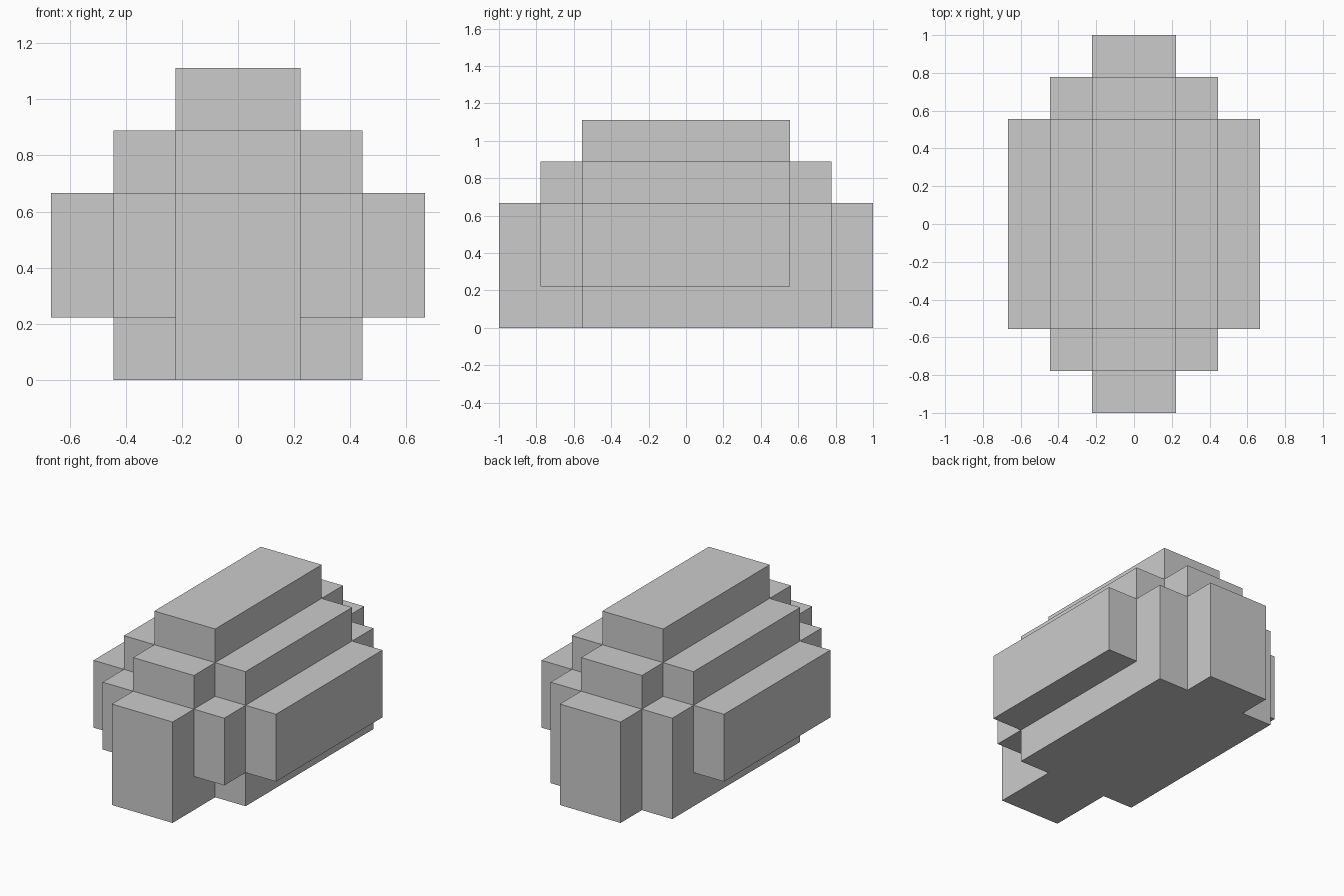
import bpy
import bmesh
from mathutils import Vector

if "Cube" in bpy.data.objects:
    bpy.data.objects.remove(bpy.data.objects["Cube"])

U = 2 / 9  # one block step

# Solid boxes in block steps: (half width, y from, y to, z from, z to)
BOXES = [
    (1, -2.5, 2.5, 0, 5),   # crown ridge
    (2, -2.5, 3.5, 0, 3),   # base body, reaching the floor at the back
    (2, -2.5, 2.5, 3, 4),   # upper side shelves
    (1, -3.5, 3.5, 0, 4),   # upper end shelves
    (2, -3.5, -2.5, 1, 3),  # raised front corners
    (3, -2.5, 2.5, 1, 3),   # raised side slabs
    (1, -4.5, 4.5, 0, 3),   # front and back ends
]
XS = [-3, -2, -1, 1, 2, 3]
YS = [-4.5, -3.5, -2.5, 2.5, 3.5, 4.5]
ZS = [0, 1, 3, 4, 5]
GRID = (XS, YS, ZS)


def filled(cell):
    """True if the grid cell lies inside any box."""
    if any(i < 0 or i >= len(g) - 1 for i, g in zip(cell, GRID)):
        return False
    x, y, z = ((g[i] + g[i + 1]) / 2 for i, g in zip(cell, GRID))
    return any(abs(x) < w and y0 < y < y1 and z0 < z < z1
               for w, y0, y1, z0, z1 in BOXES)


def add_face(bm, cell, axis, side):
    """Add one outward-facing side of a cell."""
    a, b = (axis + 1) % 3, (axis + 2) % 3
    corners = []
    for da, db in ((0, 0), (1, 0), (1, 1), (0, 1)):
        idx = list(cell)
        idx[axis] += side
        idx[a] += da
        idx[b] += db
        corners.append(bm.verts.new(Vector([g[i] * U for i, g in zip(idx, GRID)])))
    bm.faces.new(corners if side else corners[::-1])


# Outer skin of the merged boxes
bm = bmesh.new()
for i in range(len(XS) - 1):
    for j in range(len(YS) - 1):
        for k in range(len(ZS) - 1):
            cell = (i, j, k)
            if not filled(cell):
                continue
            for axis in range(3):
                for side in (0, 1):
                    nb = list(cell)
                    nb[axis] += 2 * side - 1
                    if not filled(nb):
                        add_face(bm, cell, axis, side)

# Weld the skin and merge coplanar faces
bmesh.ops.remove_doubles(bm, verts=bm.verts, dist=1e-4)
bmesh.ops.dissolve_limit(bm, angle_limit=0.01, verts=bm.verts, edges=bm.edges)

mesh = bpy.data.meshes.new("stepped_block")
bm.to_mesh(mesh)
bm.free()
bpy.context.collection.objects.link(bpy.data.objects.new("stepped_block", mesh))
